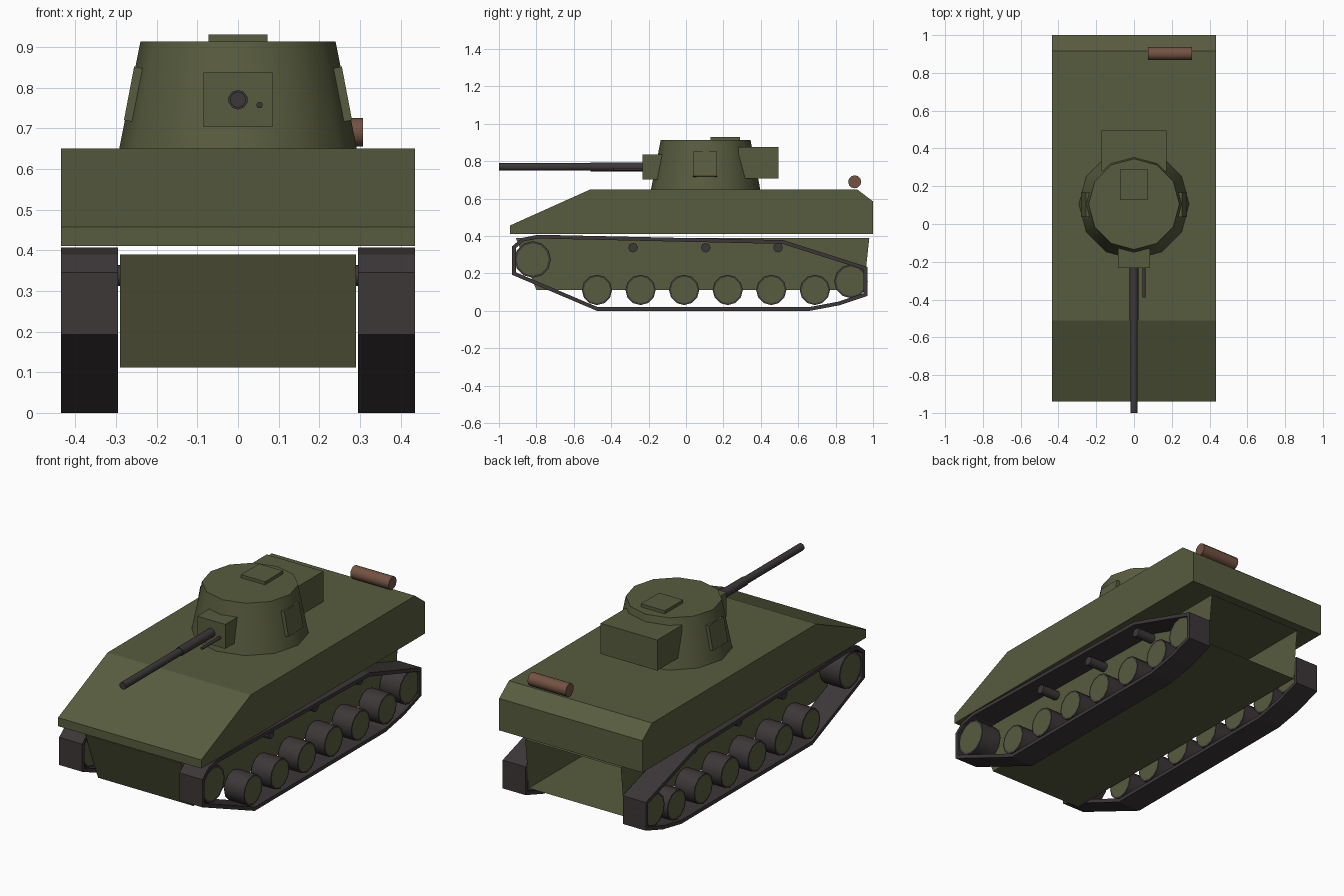
import bpy, bmesh, math
from mathutils import Matrix, Vector

if "Cube" in bpy.data.objects:
    bpy.data.objects.remove(bpy.data.objects["Cube"])


def material(name, rgb):
    m = bpy.data.materials.new(name)
    m.diffuse_color = (*rgb, 1)
    m.use_nodes = True
    m.node_tree.nodes["Principled BSDF"].inputs["Base Color"].default_value = m.diffuse_color
    return m


GREEN = material("olive green", (0.098, 0.107, 0.049))
DARK = material("dark metal", (0.046, 0.038, 0.039))
BROWN = material("rusty brown", (0.17, 0.085, 0.055))


def finish(name, bm, *mats, smooth=0):
    bmesh.ops.recalc_face_normals(bm, faces=bm.faces)
    me = bpy.data.meshes.new(name)
    bm.to_mesh(me)
    bm.free()
    ob = bpy.data.objects.new(name, me)
    bpy.context.collection.objects.link(ob)
    for m in mats:
        me.materials.append(m)
    if smooth:
        bpy.ops.object.select_all(action='DESELECT')
        ob.select_set(True)
        bpy.context.view_layer.objects.active = ob
        bpy.ops.object.shade_smooth_by_angle(angle=math.radians(smooth))
    return ob


def prism(profile, x0, x1):
    """Extrude a (y, z) profile across x."""
    bm = bmesh.new()
    f = bm.faces.new([bm.verts.new((x0, y, z)) for y, z in profile])
    g = bmesh.ops.extrude_face_region(bm, geom=[f])['geom']
    bmesh.ops.translate(bm, vec=(x1 - x0, 0, 0),
                        verts=[v for v in g if isinstance(v, bmesh.types.BMVert)])
    return bm


def box(name, x, y, z, mat):
    return finish(name, prism([(y[0], z[0]), (y[1], z[0]), (y[1], z[1]), (y[0], z[1])], *x), mat)


def tube(start, axis, length, r1, r2, sides):
    """Capped cylinder or cone from a start point along an axis."""
    bm = bmesh.new()
    rot = Vector((0, 0, 1)).rotation_difference(Vector(axis)).to_matrix().to_4x4()
    bmesh.ops.create_cone(bm, cap_ends=True, segments=sides, radius1=r1, radius2=r2, depth=length,
                          matrix=Matrix.Translation(start) @ rot @ Matrix.Translation((0, 0, length / 2)))
    return bm


def offset(pts, d):
    """Inset a closed counter-clockwise outline by d."""
    out = []
    for i, p in enumerate(pts):
        p = Vector(p)
        a = (p - Vector(pts[i - 1])).normalized()
        b = (Vector(pts[(i + 1) % len(pts)]) - p).normalized()
        na, nb = Vector((-a.y, a.x)), Vector((-b.y, b.x))
        out.append(p + (na + nb) * d / (1 + na.dot(nb)))
    return out


# Hull
finish("upper_hull", prism([(-0.94, 0.41), (1, 0.41), (1, 0.585), (0.915, 0.65),
                            (-0.51, 0.65), (-0.94, 0.457)], -0.435, 0.435), GREEN)
bm = prism([(-0.80, 0.112), (0.95, 0.112), (0.98, 0.39), (-0.91, 0.39)], -0.29, 0.29)
bm.normal_update()
bmesh.ops.recalc_face_normals(bm, faces=bm.faces)
rear = [f for f in bm.faces if f.normal.y > 0.8]   # open at the back
bmesh.ops.delete(bm, geom=rear, context='FACES_ONLY')
finish("lower_hull", bm, GREEN)

# Running gear, both sides
TRACK = [(-0.476, 0), (0.66, 0), (0.82, 0.03), (0.97, 0.08), (0.97, 0.235), (0.52, 0.378),
         (-0.79, 0.407), (-0.877, 0.39), (-0.93, 0.345), (-0.93, 0.193)]
WHEELS = [("front_sprocket", -0.82, 0.275, 0.098), ("rear_idler", 0.882, 0.158, 0.09)]
WHEELS += [("road_wheel_%d" % (i + 1), -0.476 + 0.233 * i, 0.112, 0.081) for i in range(6)]
for side, s in (("right", 1), ("left", -1)):
    # Track belt
    bm = bmesh.new()
    loops = [[bm.verts.new((s * x, y, z)) for y, z in pts]
             for x, pts in ((0.295, TRACK), (0.435, TRACK),
                            (0.435, offset(TRACK, 0.02)), (0.295, offset(TRACK, 0.02)))]
    n = len(TRACK)
    for k in range(4):
        a, b = loops[k], loops[(k + 1) % 4]
        for i in range(n):
            j = (i + 1) % n
            bm.faces.new((a[i], a[j], b[j], b[i]))
    finish(side + "_track", bm, DARK)
    # Wheels with green hub faces inside dark rims
    for name, y, z, r in WHEELS:
        bm = tube((s * 0.305, y, z), (s, 0, 0), 0.12, r, r, 12)
        caps = [f for f in bm.faces if len(f.verts) == 12]
        bmesh.ops.inset_individual(bm, faces=caps, thickness=r * 0.12)
        for f in caps:
            f.material_index = 1
        finish(side + "_" + name, bm, DARK, GREEN, smooth=35)
    # Return rollers
    for i, y in enumerate((-0.283, 0.105, 0.492)):
        finish("%s_return_roller_%d" % (side, i + 1),
               tube((s * 0.285, y, 0.338), (s, 0, 0), 0.115, 0.026, 0.026, 8), DARK, smooth=50)
    # Turret side plate, leaning with the wall
    plate = box(side + "_turret_plate", (-0.03, 0.004), (-0.065, 0.065), (-0.067, 0.067), GREEN)
    plate.matrix_world = (Matrix.Translation((s * 0.264, 0.102, 0.785))
                          @ Matrix.Rotation(-s * math.atan(0.05 / 0.262), 4, 'Y')
                          @ Matrix.Rotation(0 if s > 0 else math.pi, 4, 'Z'))

# Turret
finish("turret", tube((0, 0.105, 0.65), (0, 0, 1), 0.263, 0.292, 0.24, 12), GREEN, smooth=35)
box("turret_rear_box", (-0.172, 0.172), (0.28, 0.495), (0.707, 0.875), GREEN)
box("roof_hatch", (-0.073, 0.073), (0.13, 0.288), (0.905, 0.93), GREEN)
box("gun_mantlet", (-0.085, 0.085), (-0.232, -0.05), (0.703, 0.837), GREEN)

# Guns
finish("gun_barrel", tube((0, -0.2, 0.77), (0, -1, 0), 0.8, 0.02, 0.02, 10), DARK, smooth=40)
finish("gun_sleeve", tube((0, -0.2, 0.77), (0, -1, 0), 0.31, 0.024, 0.024, 10), DARK, smooth=40)
finish("side_gun", tube((0.053, -0.2, 0.757), (0, -1, 0), 0.19, 0.008, 0.008, 8), DARK, smooth=50)

# Exhaust
finish("exhaust_muffler", tube((0.075, 0.902, 0.69), (1, 0, 0), 0.232, 0.035, 0.035, 12), BROWN, smooth=35)
